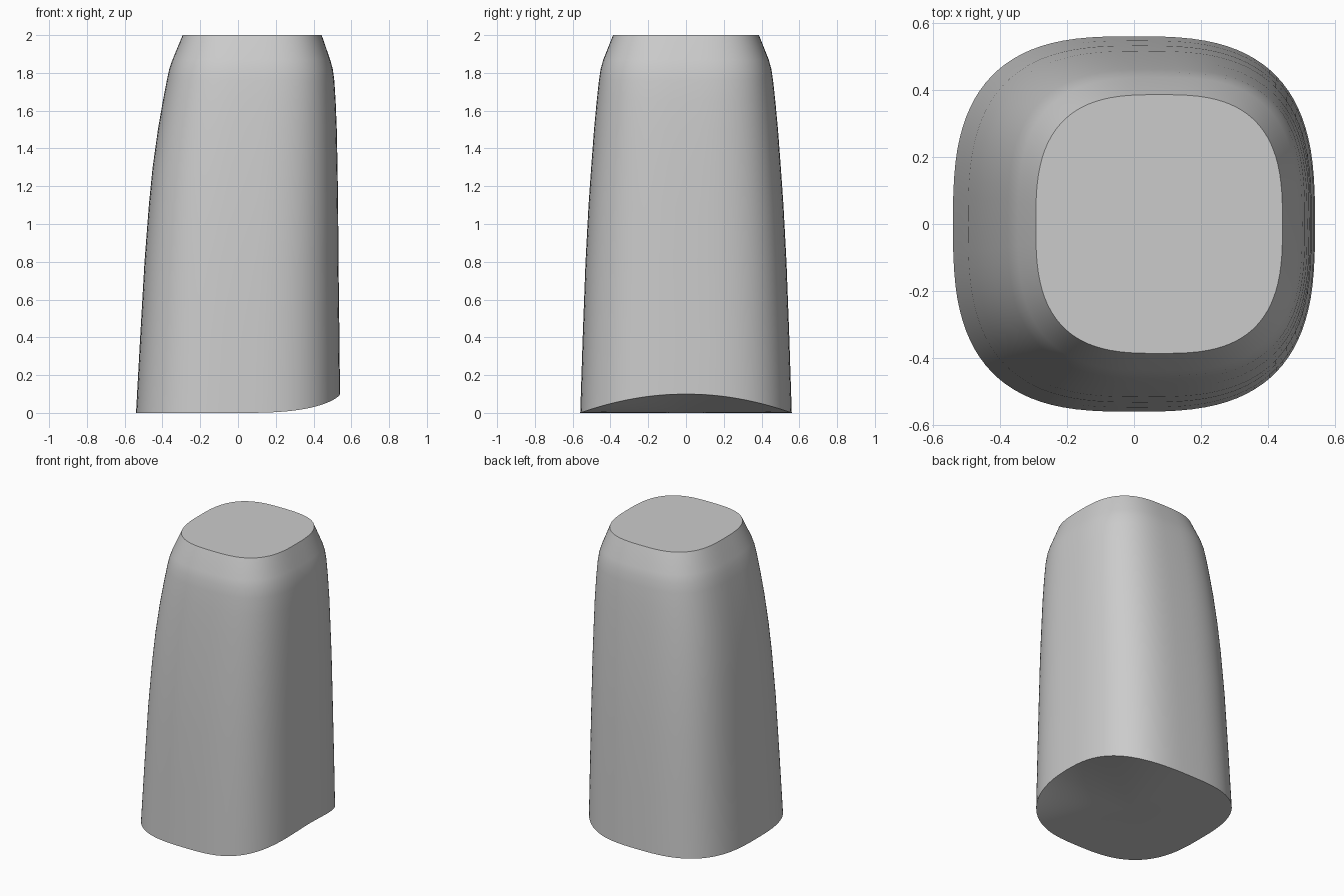
import bpy, bmesh, math

cube = bpy.data.objects.get("Cube")
if cube:
    bpy.data.objects.remove(cube, do_unlink=True)

SEGMENTS = 96
POWER = 2.9    # roundness of the squarish cross-section
LIFT = 0.1     # rise of the bottom rim on the +x side

# Height, -x edge, +x edge, half depth
stations = [
    (0.0, -0.54, 0.54, 0.56), (0.4, -0.518, 0.537, 0.547),
    (0.8, -0.495, 0.532, 0.532), (1.1, -0.472, 0.53, 0.516),
    (1.3, -0.452, 0.527, 0.502), (1.5, -0.424, 0.523, 0.487),
    (1.65, -0.398, 0.517, 0.473), (1.76, -0.377, 0.51, 0.461),
    (1.82, -0.364, 0.502, 0.452), (1.87, -0.347, 0.488, 0.438),
    (2.0, -0.293, 0.443, 0.386),
]


def signed_power(value):
    return math.copysign(abs(value) ** (2 / POWER), value)


def make_material(name, color):
    mat = bpy.data.materials.new(name)
    mat.use_nodes = True
    mat.diffuse_color = color
    mat.node_tree.nodes["Principled BSDF"].inputs["Base Color"].default_value = color
    return mat


bm = bmesh.new()

# Stacked cross-sections, with the lowest one curving upward on one side
rings = []
for level, (z, left, right, depth) in enumerate(stations):
    ring = []
    for i in range(SEGMENTS):
        angle = math.tau * i / SEGMENTS
        u, v = signed_power(math.cos(angle)), signed_power(math.sin(angle))
        x = (left + right) / 2 + u * (right - left) / 2
        rise = LIFT * (1 - v * v) if level == 0 and u > 0 else 0
        ring.append(bm.verts.new((x, v * depth, z + rise)))
    rings.append(ring)

# Side walls
for low, high in zip(rings, rings[1:]):
    for i in range(SEGMENTS):
        j = (i + 1) % SEGMENTS
        bm.faces.new((low[i], low[j], high[j], high[i]))

# Flat top and fanned underside
bm.faces.new(rings[-1])
center = bm.verts.new((0, 0, 0))
for i in range(SEGMENTS):
    bm.faces.new((center, rings[0][(i + 1) % SEGMENTS], rings[0][i]))

bmesh.ops.recalc_face_normals(bm, faces=bm.faces)
mesh = bpy.data.meshes.new("tapered_body")
bm.to_mesh(mesh)
bm.free()
mesh.materials.append(make_material("light grey", (0.6, 0.6, 0.6, 1)))

body = bpy.data.objects.new("tapered_body", mesh)
bpy.context.collection.objects.link(body)
bpy.ops.object.select_all(action="DESELECT")
body.select_set(True)
bpy.context.view_layer.objects.active = body
bpy.ops.object.shade_smooth_by_angle(angle=math.radians(35))
